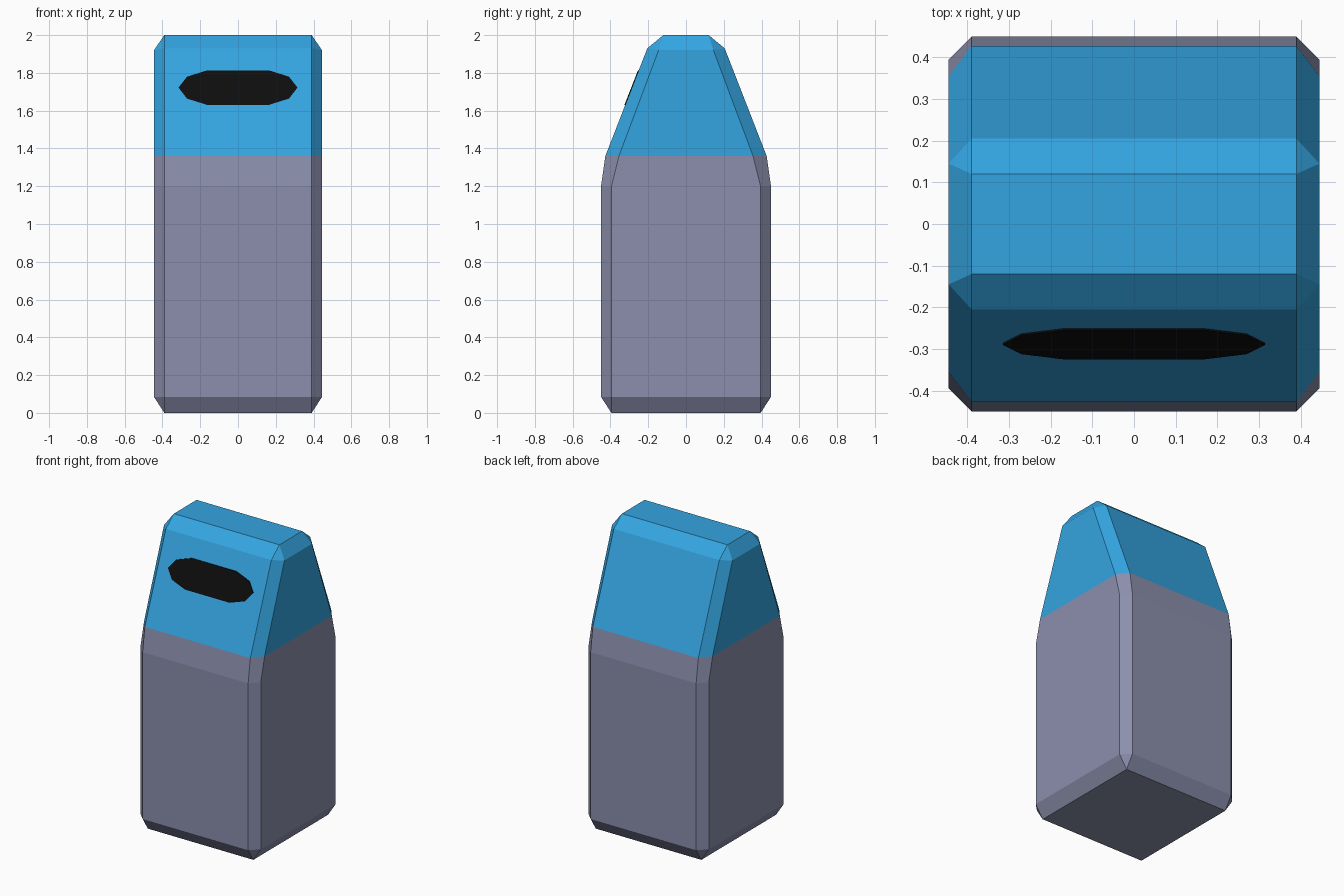
import bpy, bmesh

if "Cube" in bpy.data.objects:
    bpy.data.objects.remove(bpy.data.objects["Cube"])


def material(name, rgb):
    def lin(c):
        c /= 255
        return c / 12.92 if c <= 0.04045 else ((c + 0.055) / 1.055) ** 2.4
    m = bpy.data.materials.new(name)
    m.diffuse_color = (*[lin(c) for c in rgb], 1)
    m.use_nodes = True
    m.node_tree.nodes["Principled BSDF"].inputs["Base Color"].default_value = m.diffuse_color
    return m


def finish(name, bm, mats):
    bmesh.ops.recalc_face_normals(bm, faces=bm.faces)
    me = bpy.data.meshes.new(name)
    bm.to_mesh(me)
    bm.free()
    for m in mats:
        me.materials.append(m)
    ob = bpy.data.objects.new(name, me)
    bpy.context.collection.objects.link(ob)
    return ob


grey = material("grey", (139, 143, 172))
blue = material("blue", (52, 165, 225))
black = material("black", (13, 13, 13))

# Half profiles (y, z): full section, and the smaller end section inside the bevel
BAND = 1.36
outer = [(0.395, 0), (0.45, 0.085), (0.45, 1.2), (0.427, BAND), (0.205, 1.93), (0.12, 2.0)]
inner = [(0.395, 0.085), (0.395, 0.085), (0.395, 1.2), (0.355, BAND), (0.145, 1.92), (0.145, 1.92)]

# Bin body: sections lofted along x, blue lid above the colour line
bm = bmesh.new()
loops = []
for x, half in ((-0.445, inner), (-0.39, outer), (0.39, outer), (0.445, inner)):
    ring = half + [(-y, z) for y, z in reversed(half)]
    loops.append([bm.verts.new((x, y, z)) for y, z in ring])
n = len(loops[0])
for a, b in zip(loops, loops[1:]):
    for i in range(n):
        j = (i + 1) % n
        bm.faces.new((a[i], a[j], b[j], b[i]))
bm.faces.new(loops[0])
bm.faces.new(loops[-1])
bmesh.ops.remove_doubles(bm, verts=bm.verts, dist=0.001)
# Split the end faces at the colour line
bmesh.ops.bisect_plane(bm, geom=bm.verts[:] + bm.edges[:] + bm.faces[:], dist=0.001,
                       plane_co=(0, 0, BAND), plane_no=(0, 0, 1))
for f in bm.faces:
    f.material_index = int(f.calc_center_median().z > BAND)
finish("bin_body", bm, [grey, blue])

# Slot: thin black plate lying on the sloped front of the lid
slope = (0.427 - 0.205) / (1.93 - BAND)
quarter = [(0.165, 0.091), (0.27, 0.058), (0.315, 0)]
side = quarter + [(x, -dz) for x, dz in reversed(quarter[:2])]
outline = side + [(-x, dz) for x, dz in reversed(side)]
bm = bmesh.new()
front = bm.faces.new([bm.verts.new((x, -0.427 + slope * (1.722 + dz - BAND) - 0.004, 1.722 + dz))
                      for x, dz in outline])
ext = bmesh.ops.extrude_face_region(bm, geom=[front], use_keep_orig=True)
bmesh.ops.translate(bm, vec=(0, 0.006, 0),
                    verts=[v for v in ext["geom"] if isinstance(v, bmesh.types.BMVert)])
finish("slot", bm, [black])
